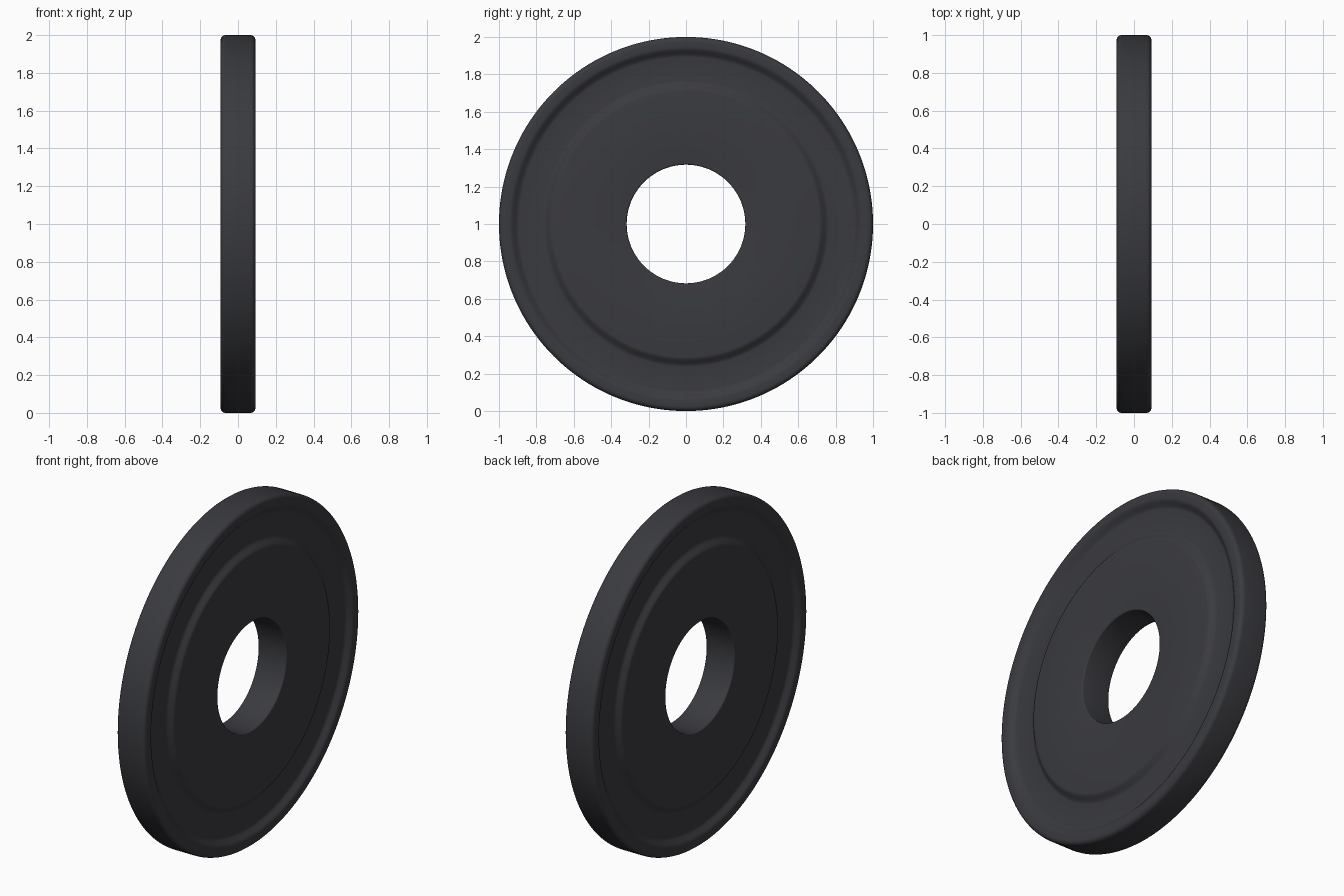
import bpy, bmesh, math

if "Cube" in bpy.data.objects:
    bpy.data.objects.remove(bpy.data.objects["Cube"])

SEGMENTS = 160
HALF = 0.092      # half thickness of the rim and hub
FLOOR = 0.064     # half thickness of the recessed ring
HOLE = 0.317


def arc(cr, cx, rad, a0, a1, n=5):
    """Rounded corner in the (radius, x) profile plane."""
    return [(cr + rad * math.cos(math.radians(a0 + (a1 - a0) * i / n)),
             cx + rad * math.sin(math.radians(a0 + (a1 - a0) * i / n)))
            for i in range(n + 1)]


def ramp(r0, x0, r1, x1, n=8):
    """Soft S-shaped step between two flat levels."""
    pts = []
    for i in range(n + 1):
        t = i / n
        s = t * t * (3 - 2 * t)
        pts.append((r0 + (r1 - r0) * t, x0 + (x1 - x0) * s))
    return pts


# Half profile, from the bore out to the tread
half = arc(HOLE + 0.008, HALF - 0.008, 0.008, 180, 90, 4)
half += ramp(0.712, HALF, 0.764, FLOOR)
half += ramp(0.892, FLOOR, 0.944, HALF)
half += arc(1 - 0.026, HALF - 0.026, 0.026, 90, 0, 6)

# Mirror into a closed profile
profile = half + [(r, -x) for r, x in reversed(half)]

# Revolve around the x axis
bm = bmesh.new()
rings = []
for k in range(SEGMENTS):
    a = 2 * math.pi * k / SEGMENTS
    rings.append([bm.verts.new((x, r * math.cos(a), 1 + r * math.sin(a)))
                  for r, x in profile])
count = len(profile)
for k in range(SEGMENTS):
    a, b = rings[k], rings[(k + 1) % SEGMENTS]
    for i in range(count):
        j = (i + 1) % count
        bm.faces.new((a[i], a[j], b[j], b[i]))
bmesh.ops.recalc_face_normals(bm, faces=bm.faces)

mesh = bpy.data.meshes.new("weight_plate")
bm.to_mesh(mesh)
bm.free()
plate = bpy.data.objects.new("weight_plate", mesh)
bpy.context.collection.objects.link(plate)

# Dark rubber
rubber = bpy.data.materials.new("dark_rubber")
rubber.diffuse_color = (0.042, 0.043, 0.050, 1)
rubber.use_nodes = True
rubber.node_tree.nodes["Principled BSDF"].inputs["Base Color"].default_value = rubber.diffuse_color
mesh.materials.append(rubber)

bpy.context.view_layer.objects.active = plate
plate.select_set(True)
bpy.ops.object.shade_smooth_by_angle(angle=math.radians(40))
